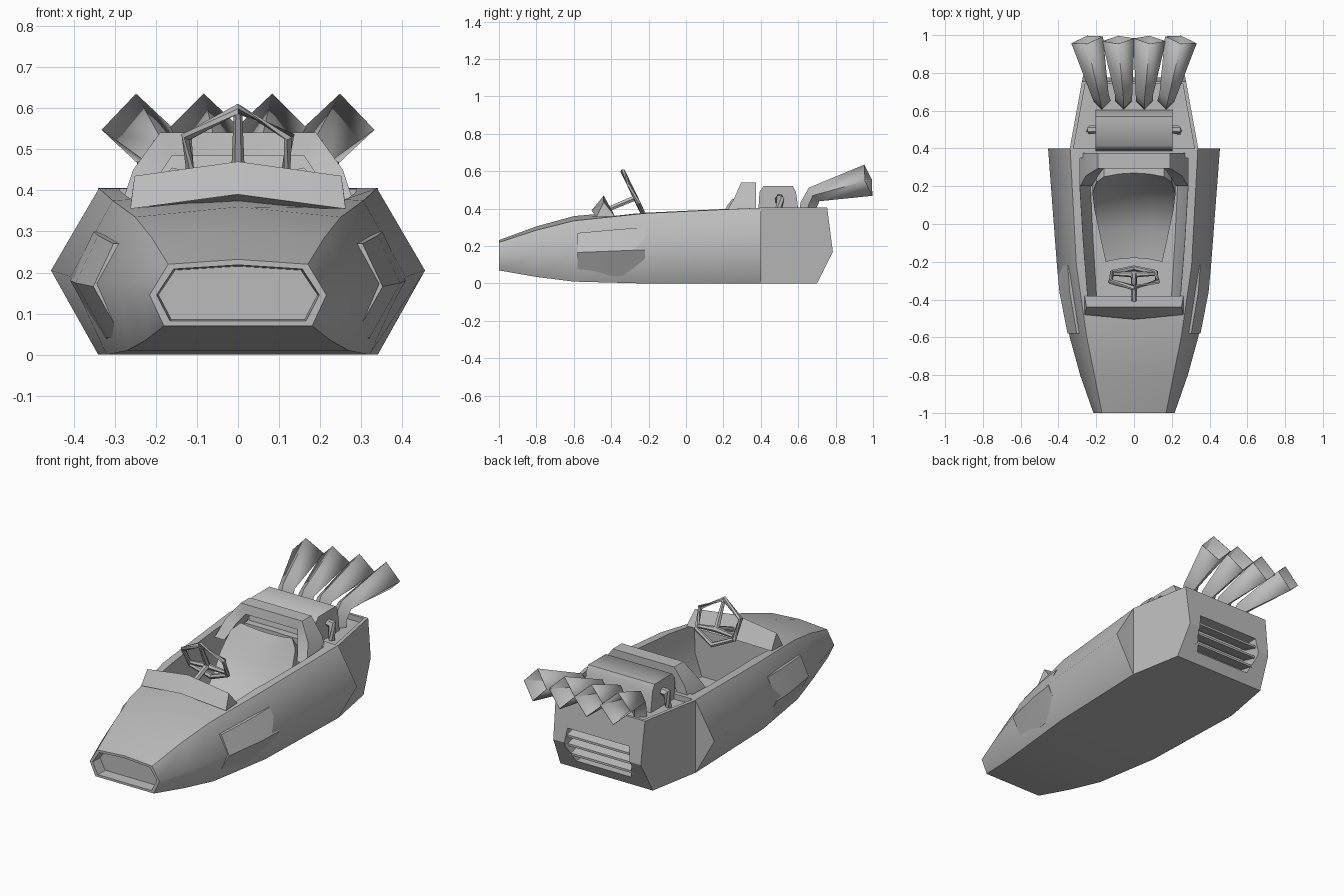
import bpy, bmesh, math
from mathutils import Vector

if "Cube" in bpy.data.objects:
    bpy.data.objects.remove(bpy.data.objects["Cube"])

grey = bpy.data.materials.new("plain grey")
grey.use_nodes = True
grey.diffuse_color = (0.5, 0.5, 0.5, 1)
grey.node_tree.nodes["Principled BSDF"].inputs["Base Color"].default_value = (0.5, 0.5, 0.5, 1)


def smooth(ob, angle):
    """Smooth shading that keeps edges above the angle sharp."""
    ob.data.shade_smooth()
    ob.data.set_sharp_from_angle(angle=math.radians(angle))


def loft(name, rings, caps=(True, True), closed=True, angle=30):
    """Skin a list of equally long point rings."""
    bm = bmesh.new()
    rows = [[bm.verts.new(p) for p in ring] for ring in rings]
    n = len(rows[0])
    for a, b in zip(rows, rows[1:]):
        for i in range(n if closed else n - 1):
            j = (i + 1) % n
            bm.faces.new((a[i], a[j], b[j], b[i]))
    if closed and caps[0]:
        bm.faces.new(rows[0])
    if closed and caps[1]:
        bm.faces.new(rows[-1][::-1])
    bmesh.ops.recalc_face_normals(bm, faces=bm.faces)
    mesh = bpy.data.meshes.new(name)
    bm.to_mesh(mesh)
    bm.free()
    mesh.materials.append(grey)
    ob = bpy.data.objects.new(name, mesh)
    bpy.context.collection.objects.link(ob)
    smooth(ob, angle)
    return ob


def cut(ob, cutter):
    """Subtract the cutter from the object and drop it."""
    mod = ob.modifiers.new("cut", "BOOLEAN")
    mod.object, mod.operation, mod.solver = cutter, "DIFFERENCE", "EXACT"
    bpy.context.view_layer.objects.active = ob
    bpy.ops.object.modifier_apply(modifier=mod.name)
    bpy.data.objects.remove(cutter)


def tube(name, path, radii, sides=6, turn=0.0, caps=(True, True), closed=False, angle=40):
    """Sweep a polygon along a path, mitred at the corners."""
    pts = [Vector(p) for p in path]
    rings, n = [], len(pts)
    for i, p in enumerate(pts):
        before = pts[i - 1] if closed or i else p
        after = pts[(i + 1) % n] if closed or i < n - 1 else p
        t = ((after - p).normalized() + (p - before).normalized()).normalized()
        side = Vector((1, 0, 0)) if abs(t.x) < 0.5 else Vector((0, 1, 0))
        side = (side - t * side.dot(t)).normalized()
        up = side.cross(t)
        rings.append([p + radii[i] * (side * math.cos(a) + up * math.sin(a))
                      for a in (turn + math.tau * k / sides for k in range(sides))])
    if closed:
        rings.append(rings[0])
    return loft(name, rings, caps, True, angle)


def mirrored(points):
    """Complete a right half outline with its left half."""
    return points + [(-p[0], *p[1:]) for p in reversed(points) if p[0] > 0]


# hull: bottom, widest and top points at each station, plus crown height
stations = [
    (-1.0, (.18, .07), (.215, .145), (.17, .22), .232),
    (-.8, (.225, .035), (.285, .16), (.21, .285), .305),
    (-.6, (.27, .01), (.34, .172), (.25, .335), .36),
    (-.22, (.32, 0), (.408, .19), (.305, .375), .395),
    (.4, (.34, 0), (.455, .205), (.338, .405), .405)]
hull_rings = [mirrored([(b[0], y, b[1]), (m[0], y, m[1]), (t[0], y, t[1]), (0, y, c)])
              for y, b, m, t, c in stations]
# nose opening: rim, then a recessed panel
middle = .148
for y, s, h in ((-1.0, .92, .84), (-.94, .9, .8)):
    hull_rings.insert(0, [(x * s, y, middle + (z - middle) * h) for x, _, z in
                          [p for p in hull_rings[-len(stations)]]])
hull = loft("hull", hull_rings)

# cockpit opening, narrower at the floor
rim = [(.245, -.42), (.27, -.1), (.288, .2), (.288, .35)]
cockpit = [[(x * s, y, z) for x, y in rim] + [(-x * s, y, z) for x, y in reversed(rim)]
           for z, s in ((.08, .8), (.2, .97), (.6, 1.02))]
cut(hull, loft("cockpit_cutter", cockpit))
smooth(hull, 32)
for e in hull.data.edges:  # soft ridge along the flanks
    a, b = (hull.data.vertices[v].co for v in e.vertices)
    if min(abs(a.x) - .21, abs(b.x) - .21) > 0 and all(.14 < v.z < .21 for v in (a, b)) \
            and abs(a.y - b.y) > .1 and min(abs(a.x), abs(b.x)) > .21 + .13 * (min(a.y, b.y) + 1):
        e.use_edge_sharp = False


# engine bay: side profile with flanks tapering towards the back
def flank(y):
    return .34 - .07 * (y - .4) / .385


profile = [(.4, 0), (.7, 0), (.785, .17), (.755, .405), (.4, .405)]
bay = loft("engine_bay", [[(s * flank(y), y, z) for y, z in profile] for s in (1, -1)])
tray = [(.39, .02), (.74, .02)]
cut(bay, loft("tray_cutter", [mirrored([(flank(y) - d, y, z) for y, d in tray]) for z in (.375, .5)]))
grille = mirrored([(.17, .055), (.205, .15), (.19, .25)])
cut(bay, loft("grille_cutter", [[(x, y, z) for x, z in grille] for y in (.66, .9)]))
smooth(bay, 20)
for i, z in enumerate((.1, .155, .21)):
    y = .72 + .012 * i
    loft(f"grille_slat_{i + 1}", [[(x, y - .06, z + .022), (x, y + .025, z), (x, y + .025, z - .012),
                                   (x, y - .06, z + .01)] for x in (.2, -.2)])

# shallow panels along the flanks
for s, side in ((1, "left"), (-1, "right")):
    rings = []
    for y, m, top, low, out in ((-.58, .344, .27, .045, .008), (-.36, .383, .29, .04, .012),
                                (-.22, .408, .3, .03, .0)):
        mz = .165 + .04 * (y + .6)
        slope = .52
        hi = m - slope * (top - mz - .01)
        lo = m - slope * (mz - low + .01)
        rings.append([(s * x, y, z) for x, z in ((hi + out, top), (m + out, mz), (lo + out, low),
                                                 (lo - .02, low), (m - .03, mz), (hi - .02, top))])
    loft(f"{side}_side_panel", rings, angle=20)

# cowl in front of the wheel
loft("cowl", [[(x, f, fz), (x * .96, -.44, tz), (x, b, .36)] for x, f, fz, tz, b in
              ((-.262, -.48, .355, .435, -.38), (0, -.505, .39, .47, -.385), (.262, -.48, .355, .435, -.38))])

# seat: dished shell rising to the back
seat = []
for y, z, w in ((-.18, .09, .15), (-.02, .12, .185), (.1, .19, .21), (.18, .29, .22), (.24, .39, .2), (.27, .43, .16)):
    seat.append([(w * k, y - .02 * k * k, z + .025 * k * k) for k in (-1, -.5, 0, .5, 1)]
                + [(w * k, y + .03, max(z - .04, .07)) for k in (1, -1)])
loft("seat", seat, angle=50)

# roll hoop behind the driver: outer and inner point, front edge
hoop = [((.285, .36), (.225, .36), .2), ((.255, .45), (.19, .44), .255), ((.19, .54), (.16, .485), .295)]
ring = [[(s * o[0], f, o[1]), (s * o[0], .375, o[1]), (s * i[0], .375, i[1]), (s * i[0], f, i[1])]
        for s, order in ((1, hoop), (-1, hoop[::-1])) for o, i, f in order]
loft("roll_hoop", ring)

# engine cover
cover = [(.385, .36), (.393, .49), (.415, .522), (.57, .522), (.588, .49), (.605, .36)]
loft("engine_cover", [[(x, y, z) for y, z in cover] for x in (.205, -.205)], angle=60)

# side elbows and flared exhausts
for s, side in ((1, "left"), (-1, "right")):
    tube(f"{side}_elbow", [(s * .19, .5, .46), (s * .23, .5, .455), (s * .235, .49, .36)], [.02, .024, .02])
    for name, x0, x1 in (("inner", .055, .083), ("outer", .17, .248)):
        xe = x0 + .01 if name == "outer" else x0
        path = [(s * x0, .65, .36), (s * x0, .655, .42), (s * xe, .685, .476), (s * x1, .975, .552)]
        pipe = tube(f"{side}_{name}_exhaust", path, [.045, .045, .046, .086], 4, 0, (True, False), angle=50)
        wall = pipe.modifiers.new("wall", "SOLIDIFY")
        wall.thickness, wall.offset = .004, -1

# steering wheel, tilted, with spokes and column
hub = Vector((0, -.285, .49))
lean = Vector((0, -.43, .9)).normalized()


def on_wheel(x, s):
    return hub + Vector((x, 0, 0)) + lean * s


wheel = [(0, .12), (.125, .045), (.115, -.065), (0, -.12), (-.115, -.065), (-.125, .045)]
tube("steering_wheel", [on_wheel(*p) for p in wheel], [.014] * 6, closed=True, caps=(False, False))
for i, p in enumerate(((0, .12), (.115, -.05), (-.115, -.05))):
    tube(f"wheel_spoke_{i + 1}", [on_wheel(0, -.04), on_wheel(*p)], [.016, .01])
tube("steering_column", [on_wheel(0, -.035), (0, -.42, .395)], [.016, .014])
